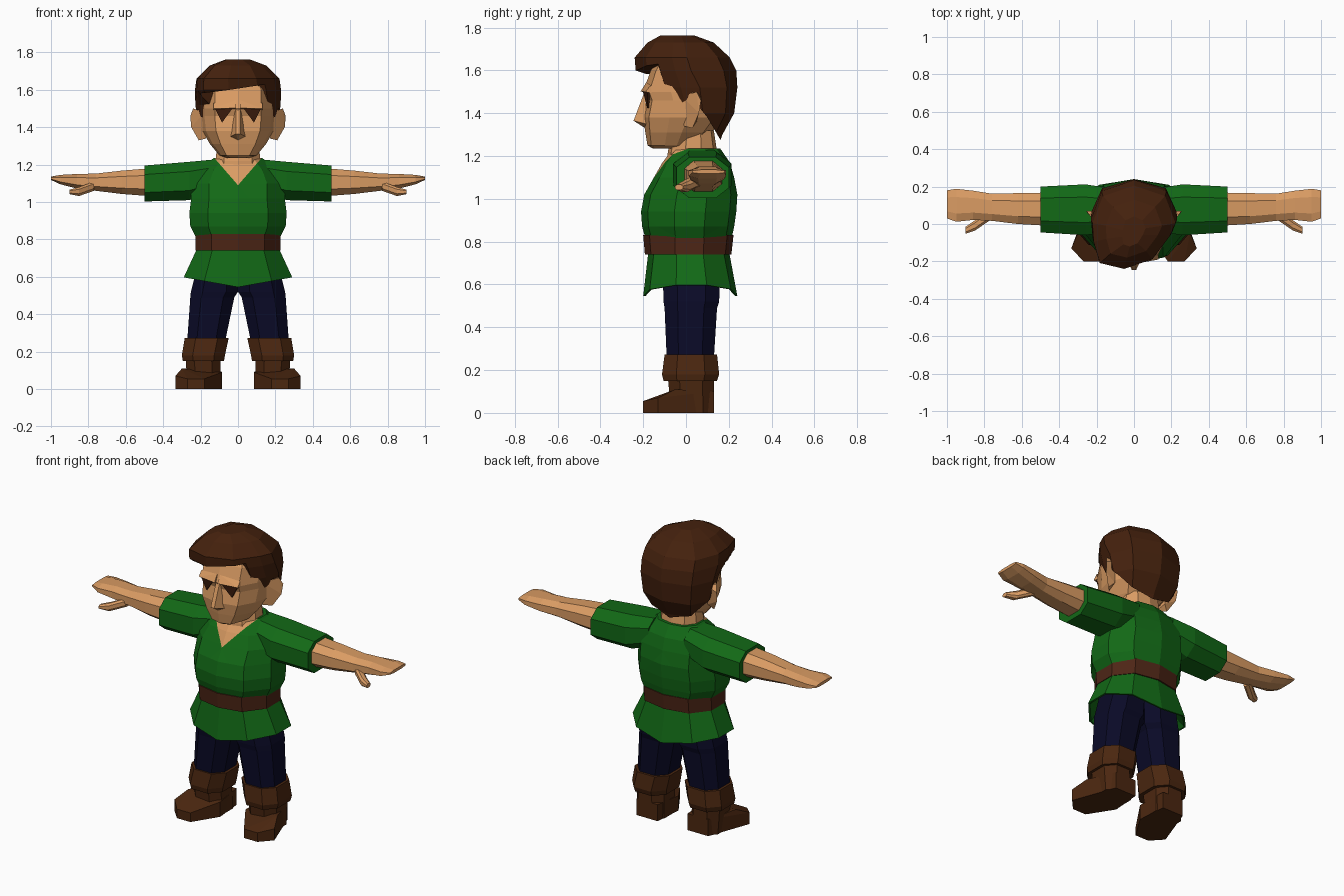
import bpy
import bmesh

default_cube = bpy.data.objects.get("Cube")
if default_cube:
    bpy.data.objects.remove(default_cube, do_unlink=True)


def make_material(name, colour):
    material = bpy.data.materials.new(name)
    material.use_nodes = True
    material.diffuse_color = (*colour, 1)
    shader = next(n for n in material.node_tree.nodes if n.type == "BSDF_PRINCIPLED")
    shader.inputs["Base Color"].default_value = (*colour, 1)
    shader.inputs["Roughness"].default_value = 0.9
    return material


SKIN = make_material("skin", (0.70, 0.33, 0.125))
GREEN = make_material("green cloth", (0.006, 0.14, 0.008))
NAVY = make_material("navy cloth", (0.003, 0.003, 0.02))
HAIR = make_material("brown hair", (0.058, 0.015, 0.004))
BOOT = make_material("boot leather", (0.07, 0.02, 0.005))
BELT = make_material("belt leather", (0.075, 0.019, 0.008))
EYE = make_material("dark eye", (0.045, 0.012, 0.004))


def mirrored(half):
    """Close a right-hand half outline into a full symmetric one."""
    return half + [(-u, v) for u, v in reversed(half) if u > 0]


BODY = mirrored([(0, -1), (0.62, -0.86), (1, -0.3), (1, 0.35), (0.65, 0.86), (0, 1)])
HEAD = mirrored([(0, -1), (0.62, -0.86), (0.9, -0.35), (1, 0.1), (0.75, 0.75), (0, 1)])
OCTAGON = mirrored([(0.5, -1), (1, -0.5), (1, 0.5), (0.5, 1)])


def finish(name, bm, materials):
    bmesh.ops.recalc_face_normals(bm, faces=bm.faces)
    mesh = bpy.data.meshes.new(name)
    bm.to_mesh(mesh)
    bm.free()
    for material in materials:
        mesh.materials.append(material)
    obj = bpy.data.objects.new(name, mesh)
    bpy.context.collection.objects.link(obj)
    return obj


def loft_mesh(rings, outline, axis="z", side=1):
    """Skin rings given as (position, low a, high a, low b, high b)."""
    bm = bmesh.new()
    loops = []
    for pos, a0, a1, b0, b1 in rings:
        loop = []
        for u, v in outline:
            a = (a0 + a1) / 2 + u * (a1 - a0) / 2
            b = (b0 + b1) / 2 + v * (b1 - b0) / 2
            x, y, z = (a, b, pos) if axis == "z" else (pos, a, b)
            loop.append(bm.verts.new((x * side, y, z)))
        loops.append(loop)
    count = len(outline)
    for low, high in zip(loops, loops[1:]):
        for i in range(count):
            j = (i + 1) % count
            bm.faces.new((low[i], low[j], high[j], high[i]))
    bm.faces.new(loops[0])
    bm.faces.new(loops[-1])
    return bm


def loft(name, rings, material, outline=OCTAGON, axis="z", side=1):
    return finish(name, loft_mesh(rings, outline, axis, side), [material])


def centred(rows):
    """Rings about x = 0 from (z, half width, front, back)."""
    return [(z, -w, w, front, back) for z, w, front, back in rows]


def hull(name, points, material, side=1):
    bm = bmesh.new()
    for x, y, z in points:
        bm.verts.new((x * side, y, z))
    result = bmesh.ops.convex_hull(bm, input=bm.verts)
    spare = set(result["geom_interior"]) | set(result["geom_unused"])
    bmesh.ops.delete(bm, geom=[g for g in spare if isinstance(g, bmesh.types.BMVert)])
    return finish(name, bm, [material])


# Tunic body, with the open V of the neckline cut into its front
bm = loft_mesh(centred([
    (0.80, 0.22, -0.185, 0.21), (0.87, 0.255, -0.205, 0.225),
    (0.94, 0.26, -0.21, 0.235), (1.02, 0.25, -0.195, 0.24),
    (1.10, 0.25, -0.15, 0.225), (1.17, 0.21, -0.11, 0.205),
    (1.235, 0.13, -0.06, 0.16)]), BODY)
V_BASE, V_SLOPE = 1.09, 1.15
for side in (1, -1):
    bmesh.ops.bisect_plane(bm, geom=bm.verts[:] + bm.edges[:] + bm.faces[:],
                           plane_co=(0, 0, V_BASE), plane_no=(-V_SLOPE * side, 0, 1))
for face in bm.faces:
    c = face.calc_center_median()
    face.material_index = int(c.y < 0.04 and c.z - V_BASE > V_SLOPE * abs(c.x))
finish("tunic_body", bm, [GREEN, SKIN])

# Flared tunic skirt with a hem that dips at front and back
bm = loft_mesh(centred([
    (0.68, 0.2, -0.15, 0.17), (0.545, 0.28, -0.19, 0.23),
    (0.545, 0.29, -0.2, 0.24), (0.76, 0.215, -0.175, 0.2)]), BODY)
for v in bm.verts:
    if v.co.z < 0.6:
        v.co.z += 0.18 * abs(v.co.x)
finish("tunic_skirt", bm, [GREEN])

loft("belt", centred([(0.74, 0.228, -0.192, 0.212), (0.83, 0.228, -0.2, 0.222)]), BELT, BODY)
loft("neck", centred([(1.12, 0.13, -0.09, 0.15), (1.22, 0.12, -0.085, 0.145),
                      (1.32, 0.11, -0.06, 0.13)]), SKIN, BODY)

# Head and nose
loft("head", centred([
    (1.235, 0.06, -0.155, 0.04), (1.25, 0.10, -0.18, 0.07),
    (1.31, 0.15, -0.19, 0.12), (1.38, 0.19, -0.2, 0.18),
    (1.46, 0.2, -0.185, 0.2), (1.50, 0.2, -0.2, 0.2),
    (1.60, 0.2, -0.165, 0.2), (1.70, 0.14, -0.1, 0.15)]), SKIN, HEAD)
hull("nose", [(0.012, -0.19, 1.51), (-0.012, -0.19, 1.51), (0.012, -0.245, 1.365),
              (-0.012, -0.245, 1.365), (0.04, -0.185, 1.35), (-0.04, -0.185, 1.35),
              (0, -0.19, 1.33)], SKIN)

# Hair: a full cap, swept to one side at the front
bm = loft_mesh(centred([
    (1.24, 0.12, -0.05, 0.15), (1.30, 0.17, -0.1, 0.17),
    (1.40, 0.212, -0.1, 0.225), (1.52, 0.228, -0.15, 0.24),
    (1.60, 0.23, -0.235, 0.235), (1.66, 0.222, -0.24, 0.205),
    (1.73, 0.15, -0.18, 0.13), (1.763, 0.06, -0.12, 0.04)]), HEAD)
for v in bm.verts:
    if v.co.z > 1.55 and v.co.y < -0.03:
        v.co.y += 0.15 * max(0, v.co.x)
        v.co.x += 0.25 * (v.co.y + 0.03)
hair = finish("hair", bm, [HAIR])

# Hairline cutter: side outline as (y, z), slanted across the fringe
hairline = [(-0.4, 1.6), (-0.13, 1.61), (-0.06, 1.43), (0, 1.46), (0.03, 1.5),
            (0.06, 1.43), (0.1, 1.38), (0.17, 1.26), (0.4, 1.26), (0.4, 1.9), (-0.4, 1.9)]
bm = bmesh.new()
ends = [[bm.verts.new((x, y, z + (0.14 * x if y < -0.1 else 0))) for y, z in hairline]
        for x in (-0.4, 0.4)]
bm.faces.new(ends[0])
bm.faces.new(ends[1])
for i in range(len(hairline)):
    j = (i + 1) % len(hairline)
    bm.faces.new((ends[0][i], ends[0][j], ends[1][j], ends[1][i]))
bmesh.ops.triangulate(bm, faces=bm.faces)
cutter = finish("hairline_cutter", bm, [HAIR])
cutter.hide_render = True
trim = hair.modifiers.new("hairline", "BOOLEAN")
trim.operation = "INTERSECT"
trim.solver = "EXACT"
trim.object = cutter
bpy.context.view_layer.update()
trimmed = bpy.data.meshes.new_from_object(
    hair.evaluated_get(bpy.context.evaluated_depsgraph_get()))
hair.modifiers.clear()
hair.data = trimmed
bpy.data.objects.remove(cutter, do_unlink=True)

for label, side in (("left", 1), ("right", -1)):
    # Face details
    eye = [(0.03, -0.201, 1.5), (0.122, -0.18, 1.497), (0.085, -0.181, 1.425)]
    hull(label + "_eye", eye + [(x, y + 0.009, z) for x, y, z in eye], EYE, side)
    hull(label + "_brow", [
        (0.01, -0.212, 1.502), (0.13, -0.19, 1.5), (0.01, -0.185, 1.545),
        (0.13, -0.165, 1.53), (0.01, -0.18, 1.495), (0.13, -0.16, 1.493)], SKIN, side)
    hull(label + "_ear", [
        (0.17, -0.01, 1.34), (0.18, -0.02, 1.48), (0.24, 0.05, 1.5), (0.255, 0.07, 1.46),
        (0.25, 0.06, 1.4), (0.21, 0.03, 1.33), (0.19, 0.07, 1.48), (0.18, 0.05, 1.36)],
        SKIN, side)

    # Sleeve, arm with flat hand, thumb
    loft(label + "_sleeve", [
        (0.12, -0.04, 0.19, 1.06, 1.228), (0.26, -0.06, 0.212, 1.01, 1.215),
        (0.5, -0.045, 0.2, 1.003, 1.195)], GREEN, axis="x", side=side)
    loft(label + "_arm", [
        (0.45, -0.01, 0.168, 1.03, 1.182), (0.62, 0, 0.165, 1.043, 1.168),
        (0.76, 0.017, 0.162, 1.06, 1.152), (0.86, 0.022, 0.178, 1.072, 1.15),
        (0.95, 0.012, 0.188, 1.095, 1.145), (1.0, 0.03, 0.18, 1.118, 1.136)],
        SKIN, axis="x", side=side)
    loft(label + "_thumb", [
        (0.77, 0.02, 0.08, 1.06, 1.11), (0.85, -0.035, 0.02, 1.032, 1.08),
        (0.9, -0.052, -0.015, 1.042, 1.066)], SKIN, axis="x", side=side)

    # Trouser leg, boot cuff, boot shaft, turned-out foot
    loft(label + "_trouser_leg", [
        (0.25, 0.07, 0.272, -0.09, 0.13), (0.49, 0.02, 0.255, -0.1, 0.145),
        (0.52, 0, 0.252, -0.105, 0.155), (0.72, 0, 0.2, -0.11, 0.16)], NAVY, side=side)
    loft(label + "_boot_cuff", [
        (0.15, 0.075, 0.295, -0.105, 0.145), (0.18, 0.07, 0.3, -0.112, 0.155),
        (0.272, 0.05, 0.285, -0.1, 0.145)], BOOT, side=side)
    loft(label + "_boot_shaft", [
        (0, 0.09, 0.27, -0.07, 0.13), (0.17, 0.095, 0.28, -0.085, 0.13)], BOOT, side=side)
    sole = [(0.1, 0.13, 0.1), (0.24, 0.13, 0.1), (0.3, -0.05, 0.11), (0.335, -0.13, 0.07),
            (0.27, -0.2, 0.055), (0.18, -0.2, 0.055), (0.085, -0.05, 0.09)]
    hull(label + "_boot_foot", sole + [(x, y, 0) for x, y, z in sole], BOOT, side)
